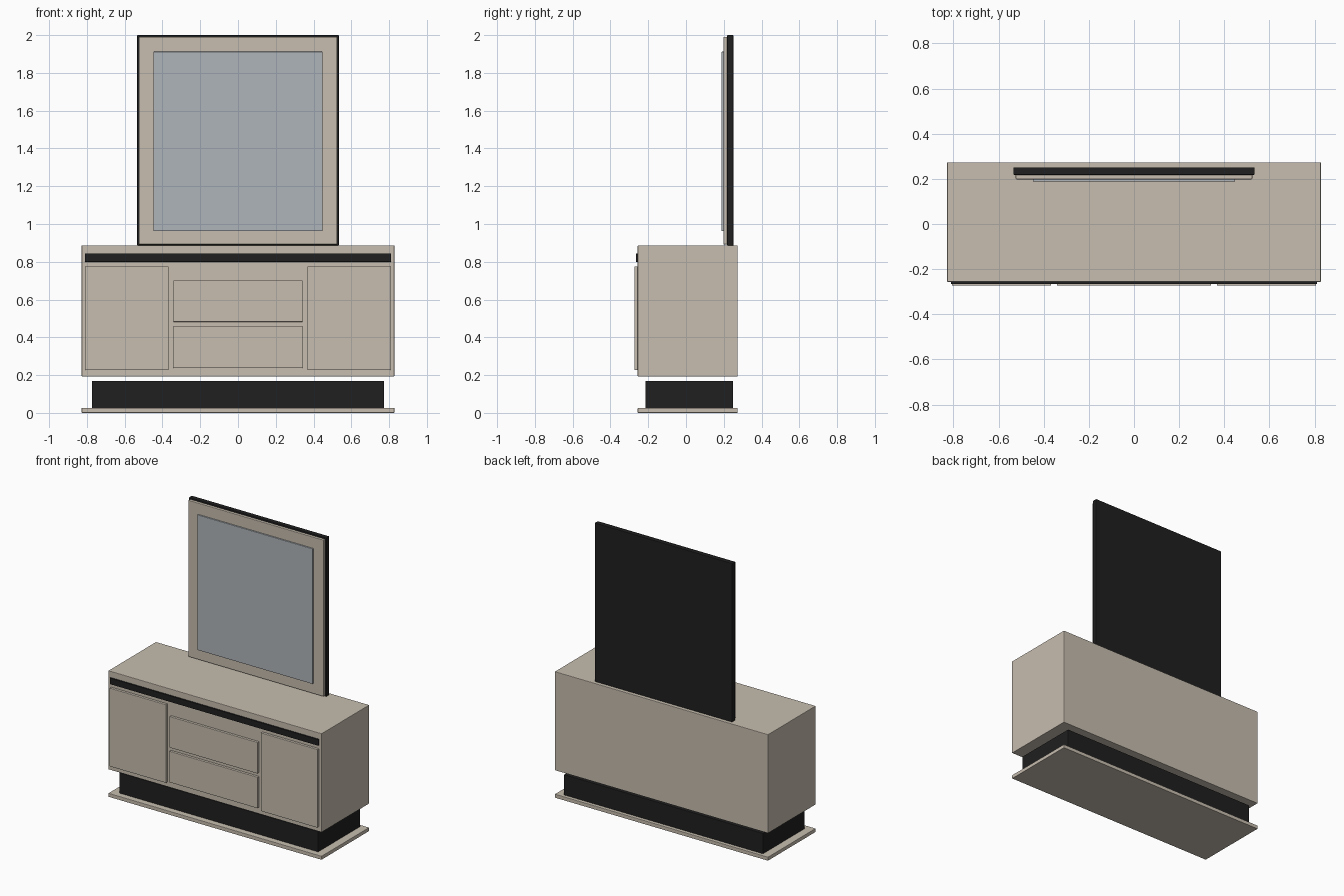
import bpy

if "Cube" in bpy.data.objects:
    bpy.data.objects.remove(bpy.data.objects["Cube"])


def material(name, rgb):
    m = bpy.data.materials.new(name)
    m.diffuse_color = (*rgb, 1)
    m.use_nodes = True
    m.node_tree.nodes["Principled BSDF"].inputs["Base Color"].default_value = m.diffuse_color
    return m


BEIGE = material("beige_lacquer", (0.57, 0.51, 0.43))
BLACK = material("black_trim", (0.014, 0.014, 0.014))
GLASS = material("mirror_glass", (0.43, 0.46, 0.49))


def box(name, x, y, z, mat, bevel=0.003):
    """Box from (min, max) ranges, with slightly eased edges."""
    ranges = (x, y, z)
    bpy.ops.mesh.primitive_cube_add(size=1, location=[(a + b) / 2 for a, b in ranges])
    ob = bpy.context.object
    ob.name = name
    ob.scale = [b - a for a, b in ranges]
    bpy.ops.object.transform_apply(location=False, rotation=False, scale=True)
    ob.data.materials.append(mat)
    mod = ob.modifiers.new("eased_edges", "BEVEL")
    mod.width = bevel
    mod.segments = 2
    return ob


FRONT, BACK = -0.256, 0.273

# Base plate, recessed plinth and cabinet (floating just above the plinth)
box("base_plate", (-0.828, 0.828), (FRONT, BACK), (0, 0.026), BEIGE)
box("plinth", (-0.773, 0.773), (-0.215, 0.25), (0.024, 0.169), BLACK)
box("cabinet_body", (-0.828, 0.828), (FRONT, BACK), (0.193, 0.886), BEIGE)

# Dark strip under the top
box("front_strip", (-0.81, 0.81), (-0.266, FRONT + 0.005), (0.80, 0.843), BLACK, 0.001)

# Doors on both sides, two drawers between them
for side, x in (("left", (-0.807, -0.367)), ("right", (0.367, 0.807))):
    box(side + "_door", x, (-0.273, FRONT + 0.005), (0.226, 0.776), BEIGE)
for level, z in (("lower", (0.238, 0.457)), ("upper", (0.482, 0.701))):
    box(level + "_drawer", (-0.342, 0.342), (-0.273, FRONT + 0.005), z, BEIGE)

# Standing mirror: dark back panel, beige frame panel, raised glass
box("mirror_back", (-0.534, 0.534), (0.218, 0.251), (0.886, 2.0), BLACK)
box("mirror_frame", (-0.524, 0.524), (0.198, 0.219), (0.892, 1.99), BEIGE)
box("mirror_glass_panel", (-0.447, 0.447), (0.188, 0.199), (0.963, 1.912), GLASS, 0.002)
